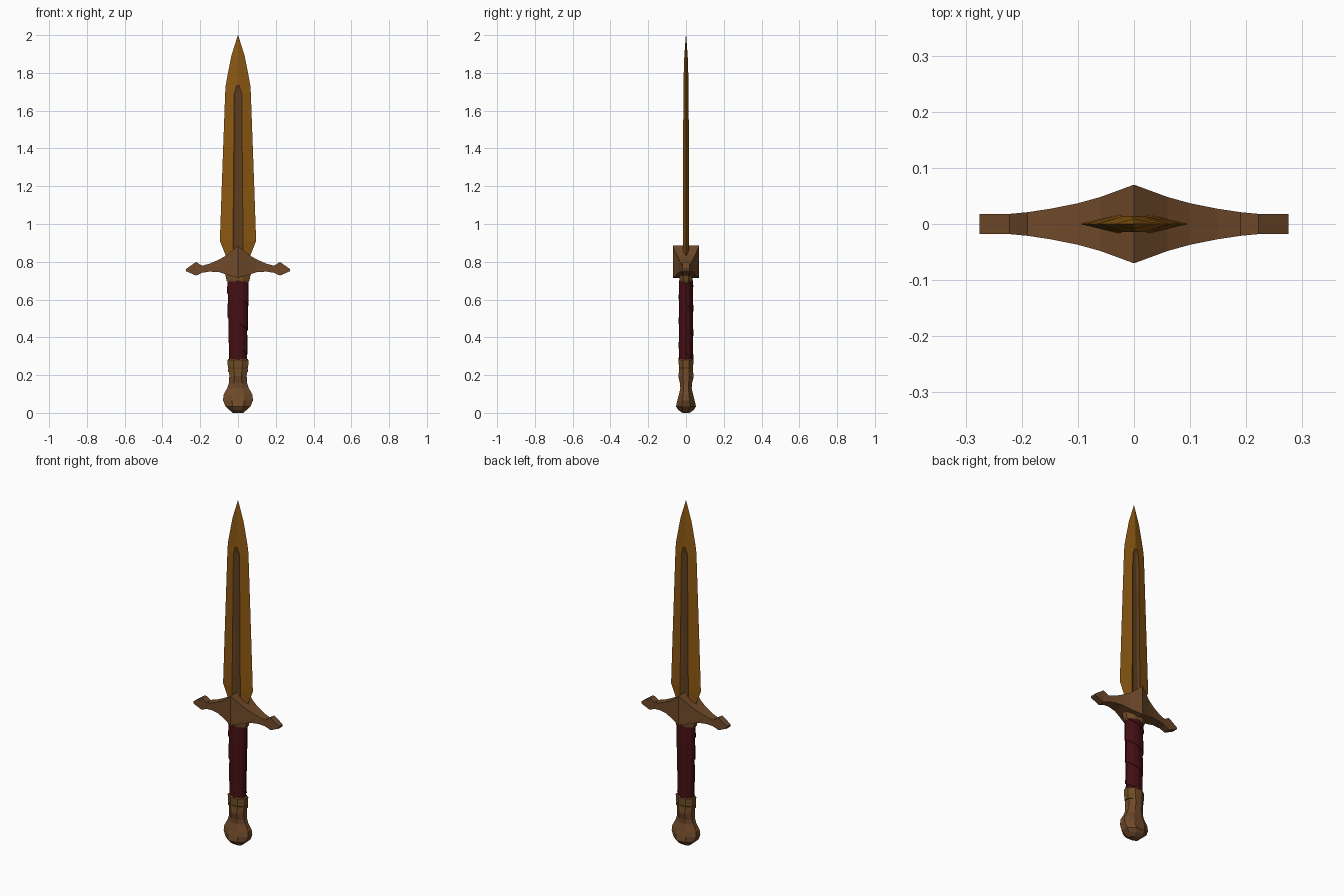
import bpy, bmesh, math

if "Cube" in bpy.data.objects:
    bpy.data.objects.remove(bpy.data.objects["Cube"])

def material(name, srgb):
    m = bpy.data.materials.new(name)
    m.diffuse_color = [(c / 255 / 12.92 if c < 11 else ((c / 255 + 0.055) / 1.055) ** 2.4) for c in srgb] + [1]
    m.use_nodes = True
    m.node_tree.nodes["Principled BSDF"].inputs["Base Color"].default_value = m.diffuse_color
    return m

GOLD = material("old_gold", (140, 88, 18))
BRONZE = material("bronze", (112, 74, 42))
BRASS = material("dull_brass", (114, 78, 38))
GROOVE = material("groove_brown", (96, 63, 30))
LEATHER = material("dark_red_leather", (68, 15, 19))

def loft(name, rings, mats, rule=None):
    """Skin equal-length rings of points; rule(ring, side) picks a material."""
    bm = bmesh.new()
    rows = [[bm.verts.new(p) for p in r] for r in rings]
    n = len(rows[0])
    for i in range(len(rows) - 1):
        for j in range(n):
            k = (j + 1) % n
            f = bm.faces.new((rows[i][j], rows[i][k], rows[i + 1][k], rows[i + 1][j]))
            if rule:
                f.material_index = rule(i, j)
    bm.faces.new(rows[0][::-1])
    bm.faces.new(rows[-1])
    bmesh.ops.remove_doubles(bm, verts=bm.verts[:], dist=0.0001)
    bmesh.ops.recalc_face_normals(bm, faces=bm.faces[:])
    mesh = bpy.data.meshes.new(name)
    bm.to_mesh(mesh)
    bm.free()
    for m in mats:
        mesh.materials.append(m)
    ob = bpy.data.objects.new(name, mesh)
    bpy.context.collection.objects.link(ob)
    return ob

def octagon(rx, ry, z):
    s = 1 / math.cos(math.pi / 8)
    angles = [(i + 0.5) * math.pi / 4 for i in range(8)]
    return [(rx * s * math.cos(a), ry * s * math.sin(a), z) for a in angles]

# Blade: height, half width, groove half width, half thickness, groove depth
blade_rows = [
    (0.78, 0.055, 0.028, 0.017, 0.006), (0.84, 0.068, 0.027, 0.017, 0.006),
    (0.91, 0.096, 0.027, 0.017, 0.006), (1.20, 0.086, 0.024, 0.016, 0.006),
    (1.69, 0.068, 0.020, 0.014, 0.005), (1.735, 0.065, 0.006, 0.014, 0.0),
    (1.80, 0.053, 0.002, 0.012, 0.0), (1.89, 0.035, 0.001, 0.009, 0.0),
    (2.00, 0.001, 0.0003, 0.0008, 0.0)]

def blade_ring(z, w, f, t, d):
    half = [(w, 0), (f, t), (f / 2, t - d), (-f / 2, t - d), (-f, t)]
    return [(x, y, z) for x, y in half] + [(-x, -y, z) for x, y in half]

loft("blade", [blade_ring(*r) for r in blade_rows], [GOLD, GROOVE],
     lambda i, j: int(i < 5 and j % 5 in (1, 2, 3)))

# Crossguard: distance out, bottom, top, half depth; mirrored to both arms
arm = [(0, 0.715, 0.886, 0.070), (0.06, 0.732, 0.835, 0.048), (0.10, 0.745, 0.812, 0.037),
       (0.15, 0.748, 0.790, 0.027), (0.19, 0.742, 0.779, 0.021), (0.222, 0.727, 0.799, 0.018),
       (0.275, 0.750, 0.762, 0.018)]
arm = [(-x, b, t, d) for x, b, t, d in arm[:0:-1]] + arm
loft("crossguard", [[(x, -d, b), (x, d, b), (x, d, t), (x, -d, t)] for x, b, t, d in arm], [BRONZE])

# Collar under the guard
loft("collar", [octagon(*r) for r in
     [(0.050, 0.030, 0.682), (0.060, 0.034, 0.700), (0.070, 0.035, 0.745), (0.060, 0.032, 0.765)]], [BRASS])

# Grip: one overlapping leather strip wound down the handle
LOW, HIGH, PITCH, STEPS = 0.275, 0.70, 0.13, 12

def wrap_ring(k):
    a = 2 * math.pi * k / STEPS
    top = HIGH + PITCH - PITCH * k / STEPS
    pts = []
    for z, s in ((top, 0.80), (top - PITCH, 0.80), (top - PITCH, 1.06), (top, 0.97)):
        z = min(max(z, LOW), HIGH)
        rx = 0.046 + 0.011 * (z - LOW) / (HIGH - LOW)
        pts.append((rx * s * math.cos(a), 0.037 * s * math.sin(a), z))
    return pts

turns = (HIGH - LOW + PITCH) / PITCH
loft("grip_wrap", [wrap_ring(k) for k in range(int(turns * STEPS) + 1)], [LEATHER])

# Two bands between grip and pommel
loft("upper_band", [octagon(*r) for r in
     [(0.050, 0.035, 0.234), (0.054, 0.038, 0.240), (0.055, 0.039, 0.280), (0.050, 0.035, 0.286)]], [BRASS])
loft("lower_band", [octagon(*r) for r in [(0.053, 0.037, 0.217), (0.053, 0.037, 0.234)]], [BRASS])

# Pommel: waisted neck flaring to a rounded end
loft("pommel", [octagon(*r) for r in
     [(0.028, 0.018, 0.0), (0.045, 0.040, 0.015), (0.066, 0.053, 0.034), (0.079, 0.046, 0.065),
      (0.077, 0.038, 0.095), (0.058, 0.030, 0.130), (0.049, 0.032, 0.155), (0.046, 0.041, 0.195),
      (0.047, 0.037, 0.220)]], [BRONZE])
